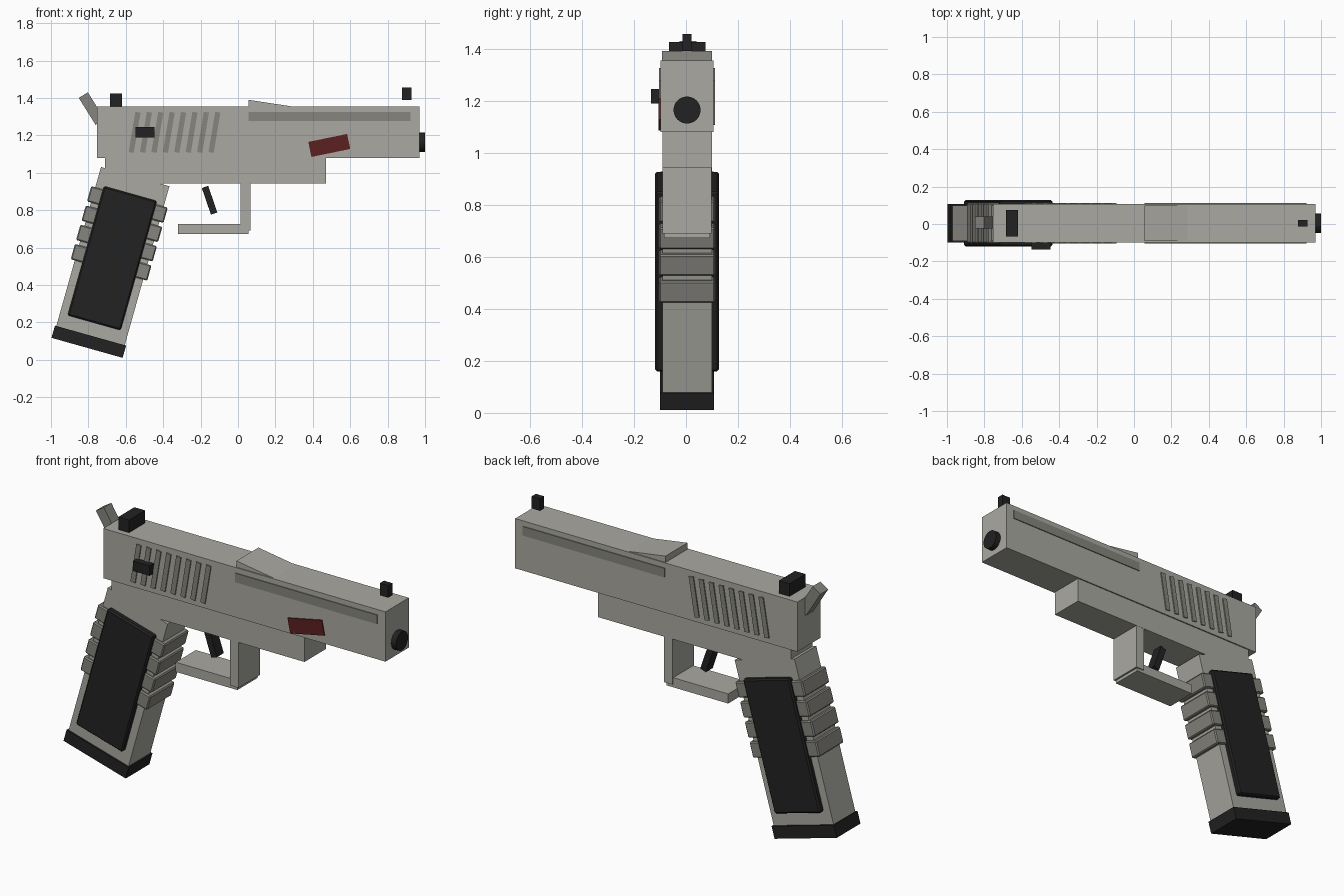
import bpy, bmesh, math
from mathutils import Matrix, Vector

if "Cube" in bpy.data.objects:
    bpy.data.objects.remove(bpy.data.objects["Cube"])

YC = 0.004  # middle plane of the body


def material(name, rgb):
    m = bpy.data.materials.new(name)
    m.diffuse_color = (*rgb, 1)
    m.use_nodes = True
    m.node_tree.nodes["Principled BSDF"].inputs["Base Color"].default_value = m.diffuse_color
    return m


LIGHT = material("light_grey", (0.40, 0.395, 0.355))
DARK = material("dark_grey", (0.24, 0.235, 0.21))
BLACK = material("black", (0.016, 0.016, 0.016))
RED = material("dark_red", (0.107, 0.015, 0.015))


def finish(name, bm, mat):
    bmesh.ops.recalc_face_normals(bm, faces=bm.faces)
    me = bpy.data.meshes.new(name)
    bm.to_mesh(me)
    bm.free()
    me.materials.append(mat)
    ob = bpy.data.objects.new(name, me)
    bpy.context.collection.objects.link(ob)
    return ob


def box(name, centre, size, mat, tilt=0.0, bevel=0.0):
    """Box tilted about the y axis by an angle in degrees."""
    bm = bmesh.new()
    bmesh.ops.create_cube(bm, size=1, matrix=Matrix.Diagonal((*size, 1)))
    if bevel:
        bmesh.ops.bevel(bm, geom=bm.edges[:], offset=bevel, segments=1, affect='EDGES')
    ob = finish(name, bm, mat)
    ob.location = centre
    ob.rotation_euler = (0, math.radians(tilt), 0)
    return ob


def span(name, x0, x1, z0, z1, half, mat):
    """Upright box from its side-on limits."""
    return box(name, ((x0 + x1) / 2, YC, (z0 + z1) / 2), (x1 - x0, 2 * half, z1 - z0), mat)


# Slide and frame
span("slide", -0.755, 0.97, 1.08, 1.355, 0.102, LIGHT)
span("frame", -0.71, 0.47, 0.942, 1.081, 0.095, LIGHT)

# Slanted serrations and long side strips, showing on both sides
for i in range(8):
    box(f"serration_{i + 1}", (-0.553 + i * 0.061, YC, 1.216),
        (0.028, 0.216, 0.218), DARK, tilt=9.5)
span("side_strip", 0.055, 0.922, 1.276, 1.326, 0.107, DARK)

# Wedge on top of the slide
bm = bmesh.new()
ring = [[bm.verts.new((x, YC + s * 0.096, z)) for x, z in
         ((0.055, 1.35), (0.055, 1.39), (0.285, 1.355), (0.285, 1.35))] for s in (-1, 1)]
bm.faces.new(ring[0])
bm.faces.new(ring[1])
for i in range(4):
    j = (i + 1) % 4
    bm.faces.new((ring[0][i], ring[0][j], ring[1][j], ring[1][i]))
finish("top_wedge", bm, LIGHT)

# Sights, hammer, catch and side plate
span("rear_sight", -0.685, -0.62, 1.35, 1.425, 0.07, BLACK)
span("front_sight", 0.877, 0.928, 1.39, 1.457, 0.018, BLACK)
box("hammer", (-0.782, YC + 0.004, 1.343), (0.057, 0.066, 0.17), DARK, tilt=-32)
box("side_catch", (-0.497, -0.115, 1.217), (0.103, 0.04, 0.055), BLACK)
box("side_plate", (0.488, -0.1005, 1.146), (0.212, 0.009, 0.082), RED, tilt=-11.6)

# Muzzle
bm = bmesh.new()
bmesh.ops.create_cone(bm, cap_ends=True, segments=24, radius1=0.052, radius2=0.052, depth=0.06,
                      matrix=Matrix.Translation((0.97, YC, 1.164)) @ Matrix.Rotation(math.pi / 2, 4, 'Y'))
finish("muzzle", bm, BLACK)

# Trigger and its guard
span("guard_post", 0.014, 0.066, 0.69, 0.95, 0.094, LIGHT)
span("guard_bar", -0.322, 0.055, 0.673, 0.726, 0.088, LIGHT)
box("trigger", (-0.152, YC, 0.853), (0.036, 0.06, 0.15), BLACK, tilt=-19)

# Raked grip, placed along its own axes
RAKE = 15.7
a = math.radians(RAKE)
ORIGIN = Vector((-0.67, YC, 0.551))


def on_grip(name, v, size, mat, y=0.0, bevel=0.0):
    centre = ORIGIN + Vector((math.sin(a) * v, y, math.cos(a) * v))
    return box(name, centre, size, mat, RAKE, bevel)


on_grip("grip", 0.0, (0.38, 0.19, 0.89), LIGHT)
on_grip("base_plate", -0.472, (0.395, 0.207, 0.068), BLACK)
for i in range(4):
    on_grip(f"grip_rib_{i + 1}", 0.29 - i * 0.107, (0.425, 0.215, 0.085), DARK, bevel=0.006)
for side, s in (("front", -1), ("back", 1)):
    on_grip(f"{side}_grip_panel", -0.008, (0.295, 0.04, 0.718), BLACK, y=s * 0.103, bevel=0.008)
